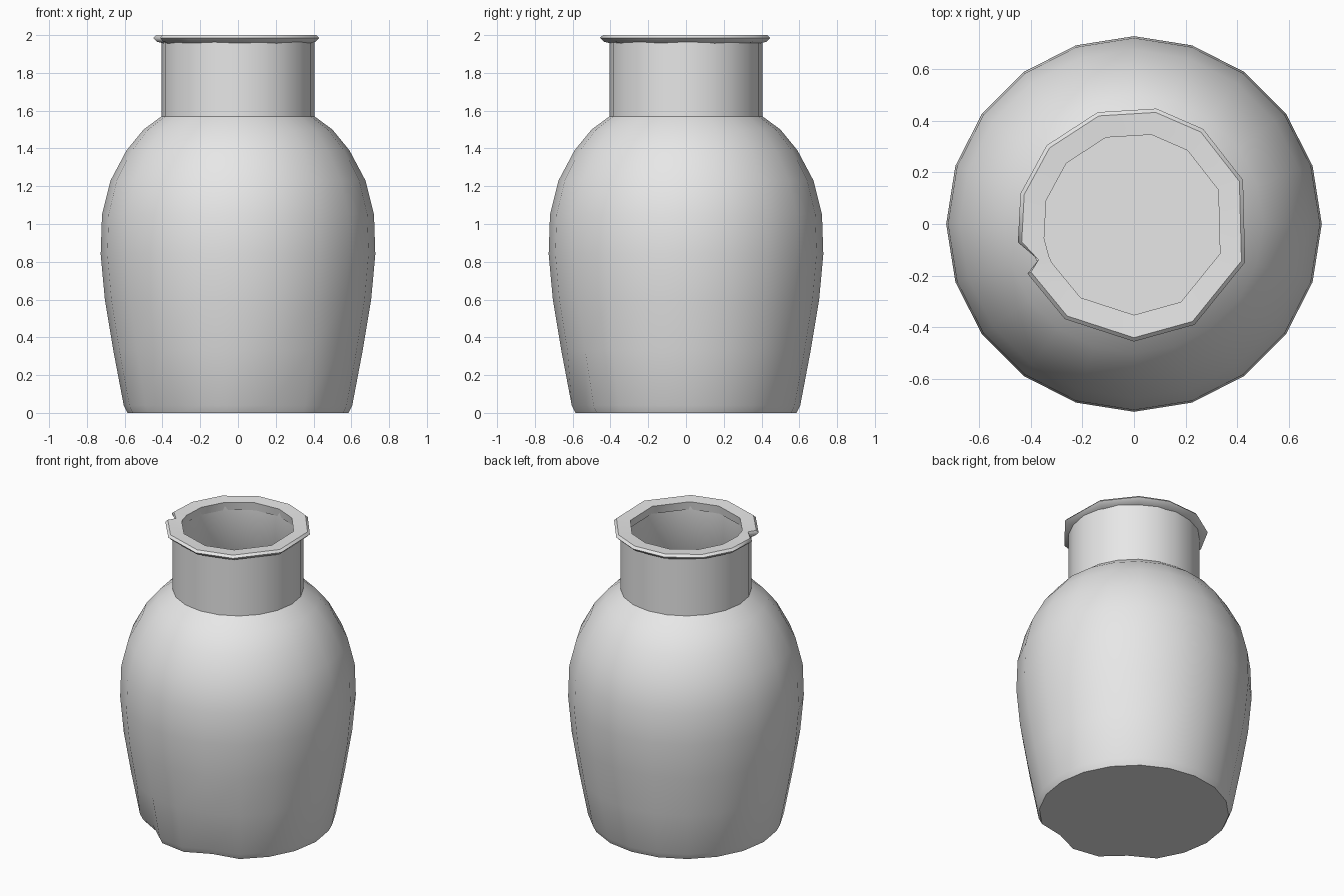
import bpy, bmesh, math
from math import radians, sin, cos

if "Cube" in bpy.data.objects:
    bpy.data.objects.remove(bpy.data.objects["Cube"], do_unlink=True)

GREY = (0.8, 0.8, 0.8, 1)
clay = bpy.data.materials.new("grey_clay")
clay.diffuse_color = GREY
clay.use_nodes = True
clay.node_tree.nodes["Principled BSDF"].inputs["Base Color"].default_value = GREY


def lathe(name, profile, angles, closed, adjust):
    """Turn (radius, height) points round z; adjust(r, z, angle) gives the local radius."""
    bm = bmesh.new()
    rings = []
    for r, z in profile:
        if r == 0:
            rings.append([bm.verts.new((0, 0, z))] * len(angles))
            continue
        ring = []
        for a in angles:
            d = adjust(r, z, a)
            ring.append(bm.verts.new((d * cos(radians(a)), d * sin(radians(a)), z)))
        rings.append(ring)
    pairs = list(zip(rings, rings[1:]))
    if closed:
        pairs.append((rings[-1], rings[0]))
    for low, high in pairs:
        for i in range(len(angles)):
            j = (i + 1) % len(angles)
            corners = dict.fromkeys((low[i], low[j], high[j], high[i]))
            bm.faces.new(list(corners))
    bmesh.ops.recalc_face_normals(bm, faces=bm.faces)
    mesh = bpy.data.meshes.new(name)
    bm.to_mesh(mesh)
    bm.free()
    mesh.materials.append(clay)
    obj = bpy.data.objects.new(name, mesh)
    bpy.context.collection.objects.link(obj)
    bpy.ops.object.select_all(action='DESELECT')
    obj.select_set(True)
    bpy.context.view_layer.objects.active = obj
    bpy.ops.object.shade_smooth_by_angle(angle=radians(48))
    return obj


# Hollow body: foot, belly, shoulder and neck, then back down the inside
outer = [(0.585, 0), (0.605, 0.04), (0.66, 0.33), (0.705, 0.6), (0.727, 0.84),
         (0.72, 1.05), (0.675, 1.23), (0.59, 1.39), (0.5, 1.5), (0.405, 1.57), (0.405, 1.97)]
inner = [(0.36, 1.97), (0.36, 1.56), (0.54, 1.38), (0.67, 1.05), (0.677, 0.84),
         (0.61, 0.33), (0.55, 0.05)]
STEP = 18
CHIPS = (-72, -126)


def chipped_foot(r, z, a):
    # Two small chips on the front of the foot
    return r - 0.05 if r > 0.58 and z < 0.05 and a in CHIPS else r


lathe("vase_body", [(0, 0)] + outer + inner + [(0, 0.05)],
      range(-180, 180, STEP), False, chipped_foot)

# Uneven flared lip with one notch
NOTCH = 200.5
lip_angles = [-90, -59, -19, 22, 54, 79, 108, 138, 165, 189, NOTCH, 205, 234]


def notched_lip(r, z, a):
    return min(r, 0.395) if a == NOTCH else r


lathe("lip", [(0.36, 1.94), (0.395, 1.955), (0.435, 1.965), (0.455, 1.985), (0.44, 2.0),
              (0.352, 1.995)], lip_angles, True, notched_lip)
